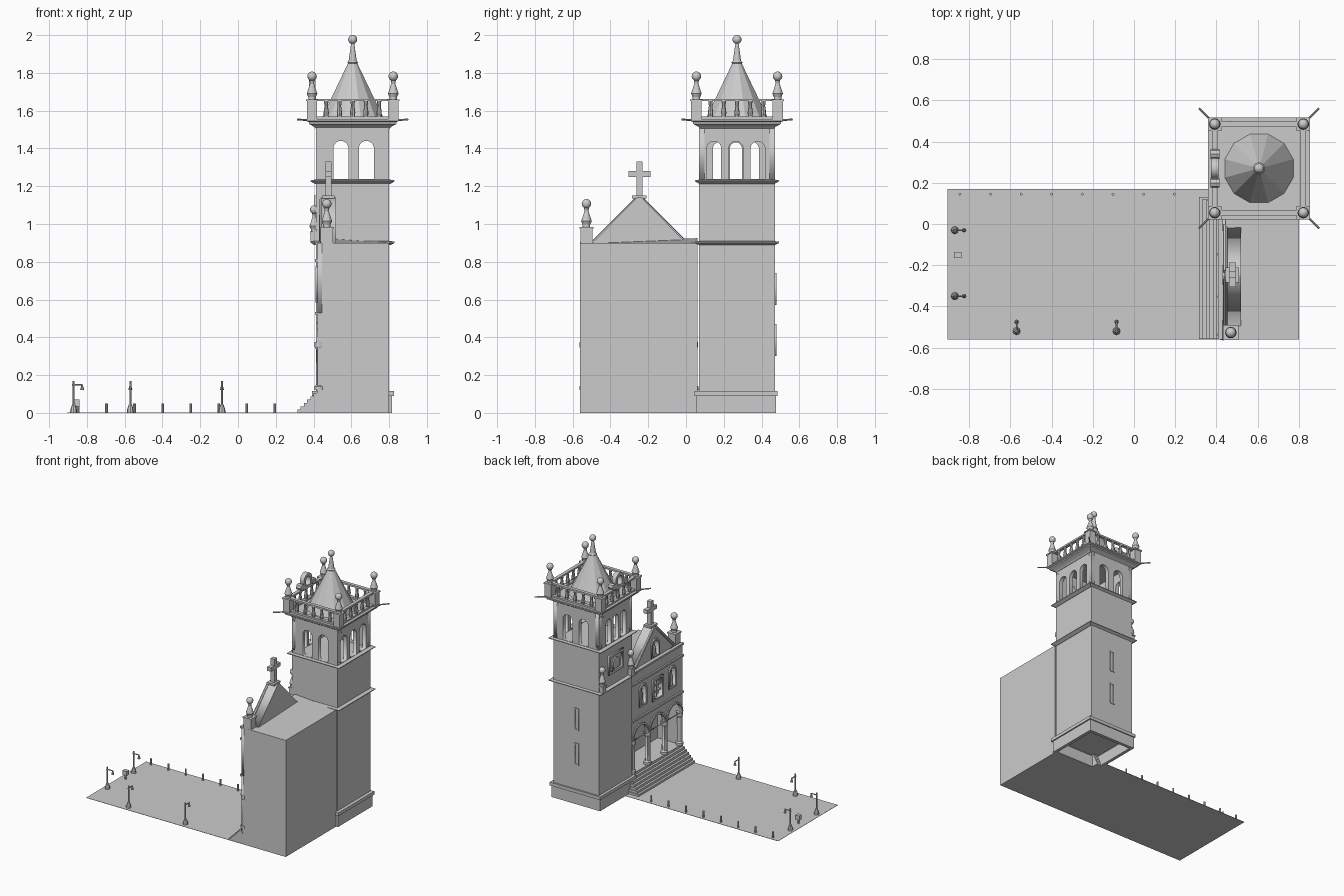
import bpy, bmesh, math
from mathutils import Matrix, Vector

if "Cube" in bpy.data.objects:
    bpy.data.objects.remove(bpy.data.objects["Cube"])

stone = bpy.data.materials.new("pale grey stone")
stone.use_nodes = True
GREY = (0.6, 0.6, 0.6, 1)
stone.diffuse_color = GREY
stone.node_tree.nodes["Principled BSDF"].inputs["Base Color"].default_value = GREY


def add(name, mesh):
    mesh.materials.clear()
    mesh.materials.append(stone)
    ob = bpy.data.objects.new(name, mesh)
    bpy.context.collection.objects.link(ob)
    return ob


def finish(name, bm, smooth=False):
    bmesh.ops.recalc_face_normals(bm, faces=bm.faces)
    for f in bm.faces:
        f.smooth = smooth
    mesh = bpy.data.meshes.new(name)
    bm.to_mesh(mesh)
    bm.free()
    return add(name, mesh)


def box(name, x, y, z):
    """Box from (min, max) ranges."""
    bm = bmesh.new()
    bmesh.ops.create_cube(bm, size=1)
    for v in bm.verts:
        v.co = [r[0] if c < 0 else r[1] for c, r in zip(v.co, (x, y, z))]
    return finish(name, bm)


def lathe(name, profile, loc, seg=12, turn=0.0):
    """Turned solid from (radius, height) points."""
    bm = bmesh.new()
    rings = [[bm.verts.new((r * math.cos(turn + i * math.tau / seg),
                            r * math.sin(turn + i * math.tau / seg), z))
              for i in range(seg)] for r, z in profile]
    for a, b in zip(rings, rings[1:]):
        for i in range(seg):
            j = (i + 1) % seg
            bm.faces.new((a[i], a[j], b[j], b[i]))
    bm.faces.new(rings[0])
    bm.faces.new(rings[-1])
    ob = finish(name, bm)
    ob.location = loc
    return ob


def ball(name, loc, r):
    bm = bmesh.new()
    bmesh.ops.create_uvsphere(bm, u_segments=16, v_segments=10, radius=r)
    finish(name, bm, True).location = loc


def rod(name, a, b, r):
    a, b = Vector(a), Vector(b)
    ob = lathe(name, [(r, 0), (r, (b - a).length)], a, 8)
    ob.rotation_euler = (b - a).to_track_quat('Z', 'Y').to_euler()


def arch(c, r, z0, spring):
    """Outline of a round-headed opening."""
    top = [(c + r * math.cos(math.pi * i / 10), spring + r * math.sin(math.pi * i / 10))
           for i in range(11)]
    return [(c + r, z0)] + top + [(c - r, z0)]


def rect(u0, u1, z0, z1):
    return [(u0, z0), (u1, z0), (u1, z1), (u0, z1)]


def wall(name, outline, holes, axis, lo, hi):
    """Upright plate with openings, across the x or y axis from lo to hi."""
    cu = bpy.data.curves.new(name, 'CURVE')
    cu.dimensions, cu.fill_mode = '2D', 'BOTH'
    cu.extrude = (hi - lo) / 2
    for pts in [outline] + holes:
        sp = cu.splines.new('POLY')
        sp.points.add(len(pts) - 1)
        for p, q in zip(sp.points, pts):
            p.co = (q[0], q[1], 0, 1)
        sp.use_cyclic_u = True
    tmp = bpy.data.objects.new(name + " outline", cu)
    mesh = bpy.data.meshes.new_from_object(tmp)
    bpy.data.objects.remove(tmp)
    if axis == 'x':
        m = Matrix(((0, 0, 1), (1, 0, 0), (0, 1, 0)))
    else:
        m = Matrix(((1, 0, 0), (0, 0, -1), (0, 1, 0)))
    m = m.to_4x4()
    m['xy'.index(axis)][3] = (lo + hi) / 2
    mesh.transform(m)
    return add(name, mesh)


def pinnacle(name, x, y, z0, z1, w, k=1.0):
    """Pedestal, flared cone and ball."""
    h = w / 2
    box(name + "_pedestal", (x - h, x + h), (y - h, y + h), (z0, z1))
    box(name + "_cap", (x - h - .005, x + h + .005), (y - h - .005, y + h + .005), (z1 - .01, z1))
    lathe(name + "_cone", [(.02 * k, 0), (.02 * k, .012 * k), (.028 * k, .03 * k),
                           (.01 * k, .085 * k), (.014 * k, .1 * k)], (x, y, z1))
    ball(name + "_ball", (x, y, z1 + .122 * k), .025 * k)


CX, CY = .607, .27


def slab(name, levels):
    """Square moulding round the tower from (half width, height) points."""
    s = math.sqrt(2)
    lathe(name, [(h * s, z) for h, z in levels], (CX, CY, 0), 4, math.pi / 4)


# Plaza and steps
box("plaza_floor", (-.905, .42), (-.56, .17), (0, .002))
for i in range(7):
    box("step", (.315 + i * .017, .46), (-.558, .13 - i * .008), (i * .0175, (i + 1) * .0175))
for i in range(8):
    rod("bollard", (-.845 + i * .1486, .145, 0), (-.845 + i * .1486, .145, .05), .007)
for x, y, dx, dy in [(-.87, -.03, 1, 0), (-.87, -.35, 1, 0), (-.57, -.52, 0, 1), (-.085, -.52, 0, 1)]:
    lathe("lamp_base", [(.019, 0), (.017, .02), (.008, .045)], (x, y, 0), 8)
    rod("lamp_post", (x, y, 0), (x, y, .168), .005)
    rod("lamp_arm", (x - dx * .008, y - dy * .008, .15), (x + dx * .048, y + dy * .048, .15), .004)
    lathe("lantern", [(.011, 0), (.004, .025)], (x + dx * .045, y + dy * .045, .122), 8)
rod("box_post", (-.855, -.15, 0), (-.855, -.15, .04), .006)
box("street_box", (-.873, -.838), (-.165, -.135), (.035, .07))

# Church body around an open porch
box("nave", (.62, .8), (-.56, .06), (0, .53))
box("porch_floor", (.44, .62), (-.56, .06), (0, .12))
for y in (-.56, .04):
    box("porch_side_wall", (.42, .62), (y, y + .02), (0, .53))
upper = box("upper_nave", (.445, .8), (-.56, .06), (.52, .9))
for v in upper.data.vertices:
    if v.co.z > .8 and v.co.x < .5 and v.co.y > 0:
        v.co.z += .025

# Porch arcade
bay = .62 / 3
wall("porch_arcade", rect(-.56, .06, .08, .525),
     [arch(-.56 + bay * (i + .5), .085, .12, .38) for i in range(3)], 'x', .42, .44)
for i in range(4):
    y = min(max(-.56 + bay * i, -.538), .038)
    lathe("porch_column", [(.027, .12), (.027, .14), (.019, .15), (.017, .33),
                           (.026, .35), (.026, .375)], (.432, y, 0))
for i in range(3):
    c = -.56 + bay * (i + .5)
    wall("arch_moulding", arch(c, .099, .375, .38), [arch(c, .084, .376, .38)], 'x', .412, .422)

# Upper front with niches and panel
niches = [-.43, -.07]
wall("upper_front", rect(-.56, .06, .52, .9), [arch(c, .03, .62, .73) for c in niches]
     + [rect(-.3, -.2, .6, .74)], 'x', .42, .446)
for c in niches:
    wall("niche_frame", arch(c, .045, .605, .73), [arch(c, .03, .62, .73)], 'x', .41, .422)
    lathe("niche_figure", [(.018, .62), (.014, .7), (.006, .715), (.012, .73), (.004, .745)],
          (.435, c, 0), 8)
wall("panel_frame", rect(-.315, -.185, .585, .755), [rect(-.3, -.2, .6, .74)], 'x', .41, .422)
box("panel_mullion", (.425, .44), (-.255, -.245), (.6, .74))
for z in (.64, .69):
    box("panel_bar", (.425, .44), (-.3, -.2), (z, z + .01))
for z in (.52, .8, .89):
    box("front_ledge", (.408, .43), (-.56, .06), (z, z + .014))

# Gable and cross
gable = [(-.495, .9), (.0, .9), (-.235, 1.14), (-.26, 1.14)]
wall("gable_front", gable, [arch(-.247, .035, .92, 1.0)], 'x', .44, .465)
wall("gable_back", gable, [], 'x', .465, .52)
wall("gable_niche_frame", arch(-.247, .048, .91, 1.0), [arch(-.247, .035, .92, 1.0)], 'x', .43, .442)
lathe("gable_figure", [(.022, .92), (.016, .98), (.007, 1.0), (.012, 1.012), (.004, 1.026)],
      (.452, -.247, 0), 8)
for s in (-1, 1):
    rod("gable_coping", (.443, -.247 + s * .24, .905), (.443, -.247 + s * .015, 1.13), .012)
box("cross_base", (.445, .51), (-.285, -.21), (1.135, 1.15))
box("cross_upright", (.462, .494), (-.262, -.23), (1.15, 1.33))
box("cross_arms", (.462, .494), (-.305, -.188), (1.25, 1.28))
pinnacle("front_pinnacle", .47, -.527, .9, .985, .064)

# Tower shaft, hollow below the plinth
slab("tower_shaft", [(.193, .1), (.193, 1.225)])
for lo, hi, x0, x1, y0, y1 in [(0, .09, .4, .815, .053, .477), (.09, .115, .393, .825, .045, .485)]:
    t = .025
    for a in (x0, x1 - t):
        box("plinth_side", (a, a + t), (y0, y1), (lo, hi))
    for b in (y0, y1 - t):
        box("plinth_end", (x0, x1), (b, b + t), (lo, hi))
for y in (.069, .45):
    box("tower_skin", (.414, .8), (y, y + .022), (.1, 1.225))
for z0 in (.31, .58):
    wall("slit_window_frame", rect(.585, .625, z0 - .01, z0 + .16),
         [rect(.595, .615, z0, z0 + .15)], 'y', .472, .478)
for z in (.9, 1.225):
    slab("tower_ledge", [(.2, z - .012), (.222, z), (.222, z + .006), (.2, z + .01)])

# Crest and small pinnacles on the tower front
for y in (.095, .445):
    pinnacle("ledge_pinnacle", .405, y, .905, .96, .04, .95)
wall("crest_frame", rect(.18, .36, 1.0, 1.15), [rect(.2, .34, 1.02, 1.13)], 'x', .402, .415)
wall("crest_shield", arch(.27, .04, 1.03, 1.07), [], 'x', .404, .415)

# Belfry
X0, X1, Y0, Y1, T = .414, .8, .069, .472, .03
for y in (Y0, Y1 - T):
    wall("belfry_side", rect(X0, X1, 1.225, 1.525),
         [arch(c, .04, 1.237, 1.4) for c in (.545, .68)], 'y', y, y + T)
for x, r, gap in ((X0, .032, .09), (X1 - T, .038, .116)):
    wall("belfry_face", rect(Y0, Y1, 1.225, 1.525),
         [arch(.264 + i * gap, r, 1.237, 1.4) for i in (-1, 0, 1)], 'x', x, x + T)
slab("tower_cornice", [(.195, 1.505), (.205, 1.515), (.232, 1.53), (.232, 1.54),
                       (.248, 1.546), (.248, 1.556)])

# Balustrade, corner pinnacles and water spouts
for sx in (-1, 1):
    for sy in (-1, 1):
        pinnacle("tower_pinnacle", CX + sx * .215, CY + sy * .215, 1.55, 1.66, .055)
        rod("water_spout", (CX + sx * .23, CY + sy * .23, 1.55),
            (CX + sx * .292, CY + sy * .292, 1.553), .005)
for s in (-1, 1):
    o = s * .215
    for z in (1.556, 1.65):
        box("rail", (CX - .215, CX + .215), (CY + o - .013, CY + o + .013), (z, z + .013))
        box("rail", (CX + o - .013, CX + o + .013), (CY - .215, CY + .215), (z, z + .013))
    for i in range(-2, 3):
        turned = [(.011, 1.565), (.014, 1.59), (.009, 1.625), (.012, 1.652)]
        lathe("baluster", turned, (CX + i * .07, CY + o, 0), 8)
        lathe("baluster", turned, (CX + o, CY + i * .07, 0), 8)
wall("balustrade_crest", arch(.27, .05, 1.66, 1.72), [arch(.27, .026, 1.68, 1.72)], 'x', .375, .41)
for y in (.2, .34):
    rod("crest_scroll", (.372, y, 1.685), (.414, y, 1.685), .024)

# Spire
lathe("spire", [(.175, 1.55), (.026, 1.85), (.03, 1.855), (.022, 1.865), (.008, 1.96)],
      (CX, CY, 0), 12, math.pi / 12)
ball("spire_ball", (CX, CY, 1.977), .024)
